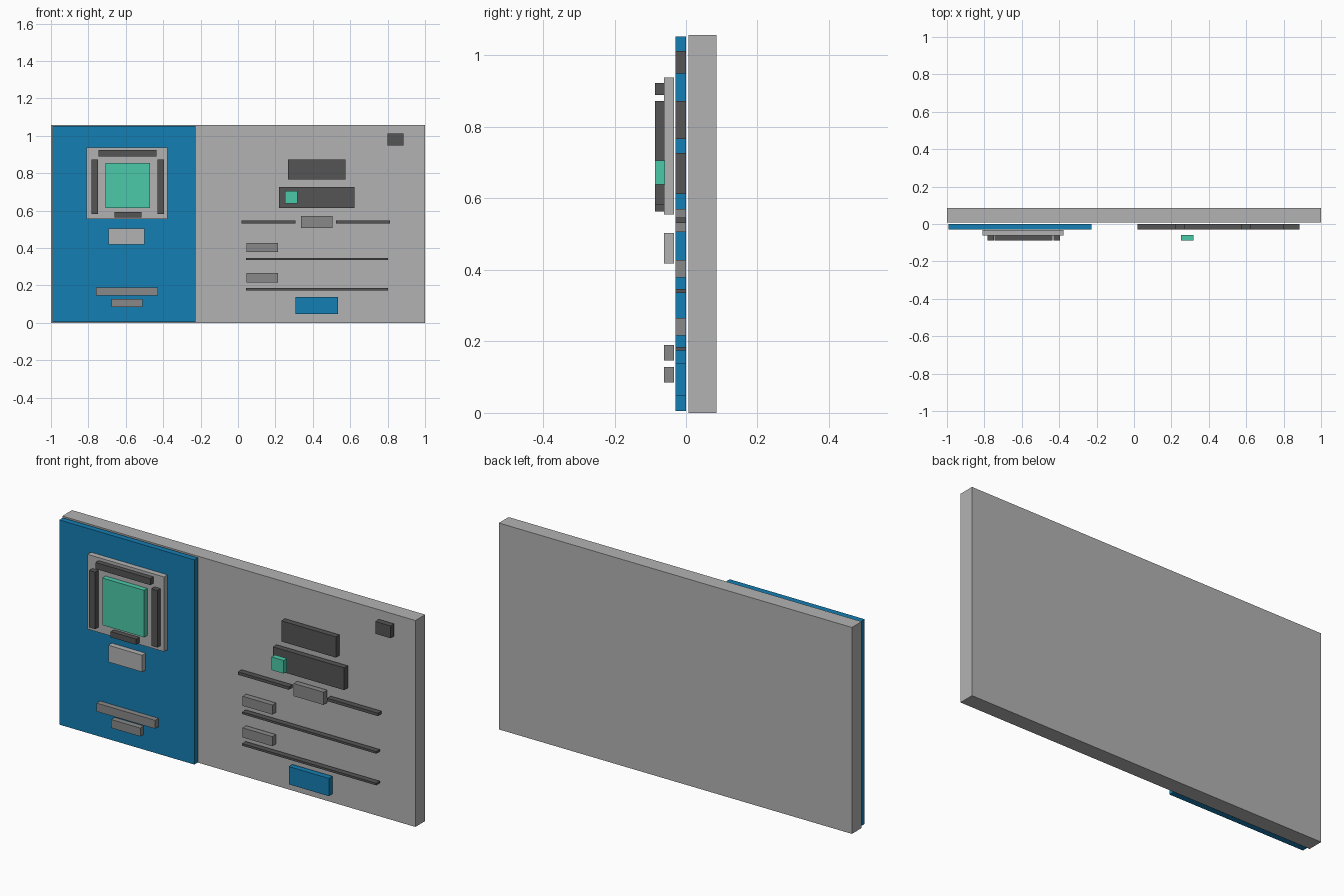
import bpy
import bmesh
from mathutils import Matrix

if "Cube" in bpy.data.objects:
    bpy.data.objects.remove(bpy.data.objects["Cube"])


def material(name, rgb):
    m = bpy.data.materials.new(name)
    m.diffuse_color = (*rgb, 1)
    m.use_nodes = True
    m.node_tree.nodes["Principled BSDF"].inputs["Base Color"].default_value = m.diffuse_color
    return m


BLUE = material("blue", (0.007, 0.21, 0.45))
GREEN = material("green", (0.07, 0.59, 0.40))
DARK = material("dark_grey", (0.09, 0.09, 0.09))
MID = material("mid_grey", (0.25, 0.25, 0.25))
LIGHT = material("light_grey", (0.45, 0.45, 0.45))

# Depth ranges (y) of the stacked layers, back to front
BACK, PANEL, RAISED, TOP = (0.007, 0.086), (-0.029, 0.0), (-0.061, -0.033), (-0.087, -0.059)


def slab(name, x, z, layer, mat):
    """Box spanning x, z and a depth layer."""
    spans = (x, layer, z)
    size = [b - a for a, b in spans]
    bm = bmesh.new()
    bmesh.ops.create_cube(bm, size=1, matrix=Matrix.Diagonal((*size, 1)))
    mesh = bpy.data.meshes.new(name)
    bm.to_mesh(mesh)
    bm.free()
    mesh.materials.append(mat)
    ob = bpy.data.objects.new(name, mesh)
    ob.location = [(a + b) / 2 for a, b in spans]
    bpy.context.collection.objects.link(ob)


# Backing board and side panel
slab("backing_board", (-1, 1), (0, 1.057), BACK, LIGHT)
slab("side_panel", (-0.992, -0.227), (0.005, 1.053), PANEL, BLUE)

# Framed square on the side panel
slab("square_plate", (-0.81, -0.376), (0.555, 0.938), RAISED, LIGHT)
slab("square_centre", (-0.708, -0.471), (0.613, 0.854), TOP, GREEN)
slab("frame_bar_top", (-0.746, -0.436), (0.890, 0.923), TOP, DARK)
slab("frame_bar_bottom", (-0.66, -0.516), (0.563, 0.592), TOP, DARK)
for side, x in (("left", -0.782), ("right", -0.430)):
    slab("frame_bar_" + side, (x, x + 0.034), (0.581, 0.873), TOP, DARK)

# Caption blocks below the square
slab("caption_block", (-0.692, -0.5), (0.418, 0.504), RAISED, LIGHT)
slab("footer_block_wide", (-0.759, -0.427), (0.147, 0.190), RAISED, MID)
slab("footer_block_narrow", (-0.676, -0.511), (0.085, 0.128), RAISED, MID)

# Heading blocks on the form side
slab("corner_block", (0.798, 0.885), (0.949, 1.012), PANEL, DARK)
slab("heading_block", (0.266, 0.575), (0.767, 0.873), PANEL, DARK)
slab("wide_button", (0.218, 0.622), (0.613, 0.727), PANEL, DARK)
slab("button_icon", (0.250, 0.319), (0.639, 0.706), TOP, GREEN)

# Divider with a block between two bars
slab("divider_block", (0.336, 0.505), (0.506, 0.571), PANEL, MID)
for side, x in (("left", 0.020), ("right", 0.525)):
    slab("divider_bar_" + side, (x, x + 0.288), (0.531, 0.546), PANEL, DARK)

# Two form fields: tag and underline
for i, z in enumerate((0.336, 0.174)):
    slab(f"field_tag_{i + 1}", (0.046, 0.215), (z + 0.043, z + 0.092), PANEL, MID)
    slab(f"field_line_{i + 1}", (0.044, 0.803), (z, z + 0.011), PANEL, DARK)

# Bottom button
slab("bottom_button", (0.308, 0.535), (0.047, 0.138), PANEL, BLUE)
